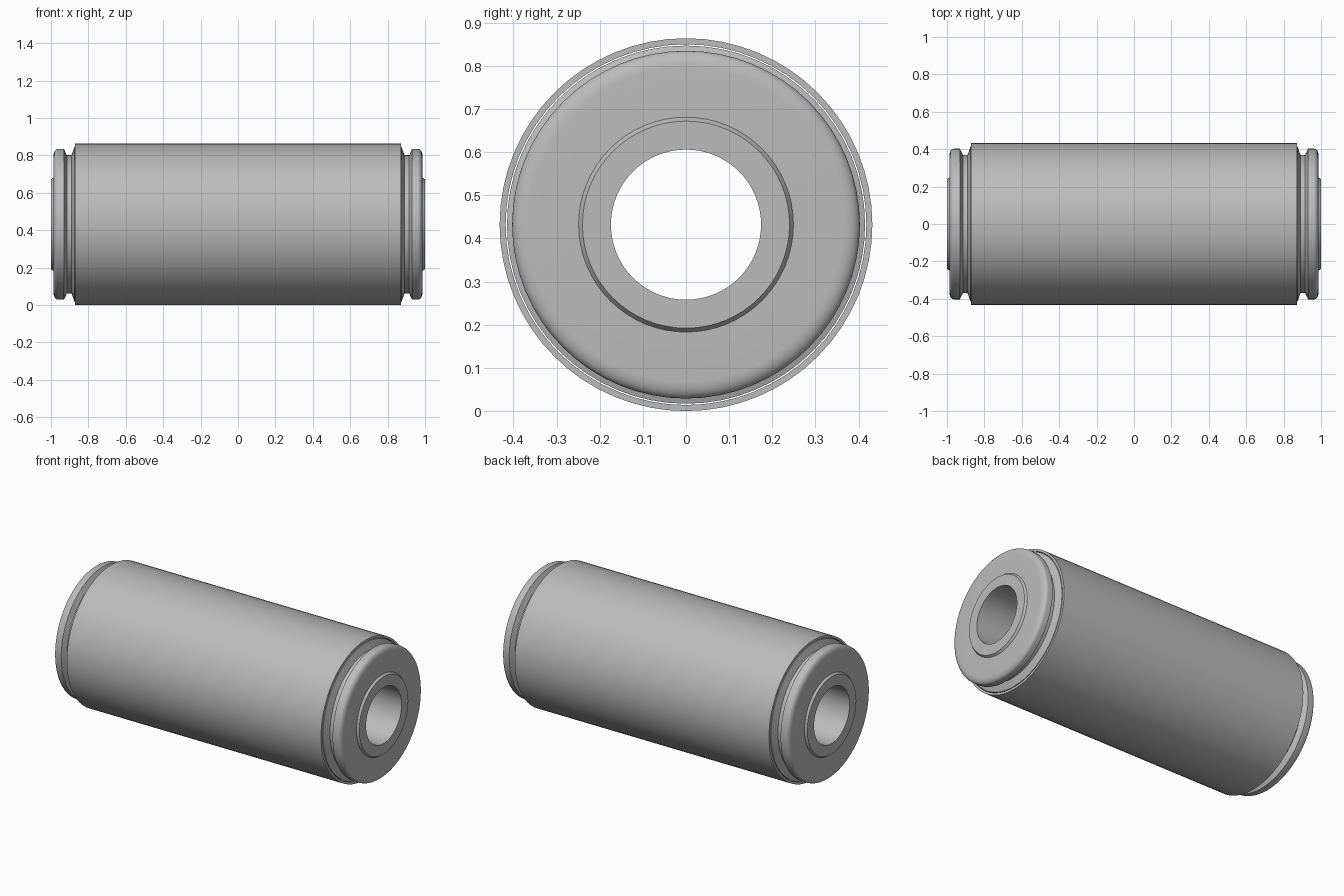
import bpy, bmesh, math

if "Cube" in bpy.data.objects:
    bpy.data.objects.remove(bpy.data.objects["Cube"])

SEGMENTS = 64
RADIUS = 0.432

steel = bpy.data.materials.new("plain grey")
steel.diffuse_color = (0.5, 0.5, 0.5, 1)
steel.use_nodes = True
steel.node_tree.nodes["Principled BSDF"].inputs["Base Color"].default_value = steel.diffuse_color


def lathe(name, half_profile):
    """Revolve a mirrored (x, radius) profile loop around the long axis."""
    loop = half_profile + [(-x, r) for x, r in reversed(half_profile)]
    bm = bmesh.new()
    rings = []
    for x, r in loop:
        ring = []
        for i in range(SEGMENTS):
            a = 2 * math.pi * i / SEGMENTS
            ring.append(bm.verts.new((x, r * math.cos(a), r * math.sin(a))))
        rings.append(ring)
    for k in range(len(rings)):
        a, b = rings[k], rings[(k + 1) % len(rings)]
        for i in range(SEGMENTS):
            j = (i + 1) % SEGMENTS
            bm.faces.new((a[i], a[j], b[j], b[i]))
    bmesh.ops.recalc_face_normals(bm, faces=bm.faces)
    mesh = bpy.data.meshes.new(name)
    bm.to_mesh(mesh)
    bm.free()
    mesh.materials.append(steel)
    obj = bpy.data.objects.new(name, mesh)
    bpy.context.collection.objects.link(obj)
    obj.location.z = RADIUS
    bpy.ops.object.select_all(action='DESELECT')
    obj.select_set(True)
    bpy.context.view_layer.objects.active = obj
    bpy.ops.object.shade_smooth_by_angle(angle=math.radians(30))
    return obj


# Outer sleeve: a thin tube
lathe("outer_sleeve", [(0.872, 0.418), (0.872, RADIUS)])

# Core: bore, raised boss, rounded end flange, groove and flared shoulder
rim = [(0.963 + 0.024 * math.cos(t), 0.365 + 0.038 * math.sin(t))
       for t in (math.radians(15 * k) for k in range(7))]
lathe("core_with_end_flanges",
      [(1.0, 0.174), (1.0, 0.240), (0.987, 0.249)]
      + rim
      + [(0.931, 0.403), (0.915, 0.370), (0.890, 0.370), (0.874, 0.415)])
